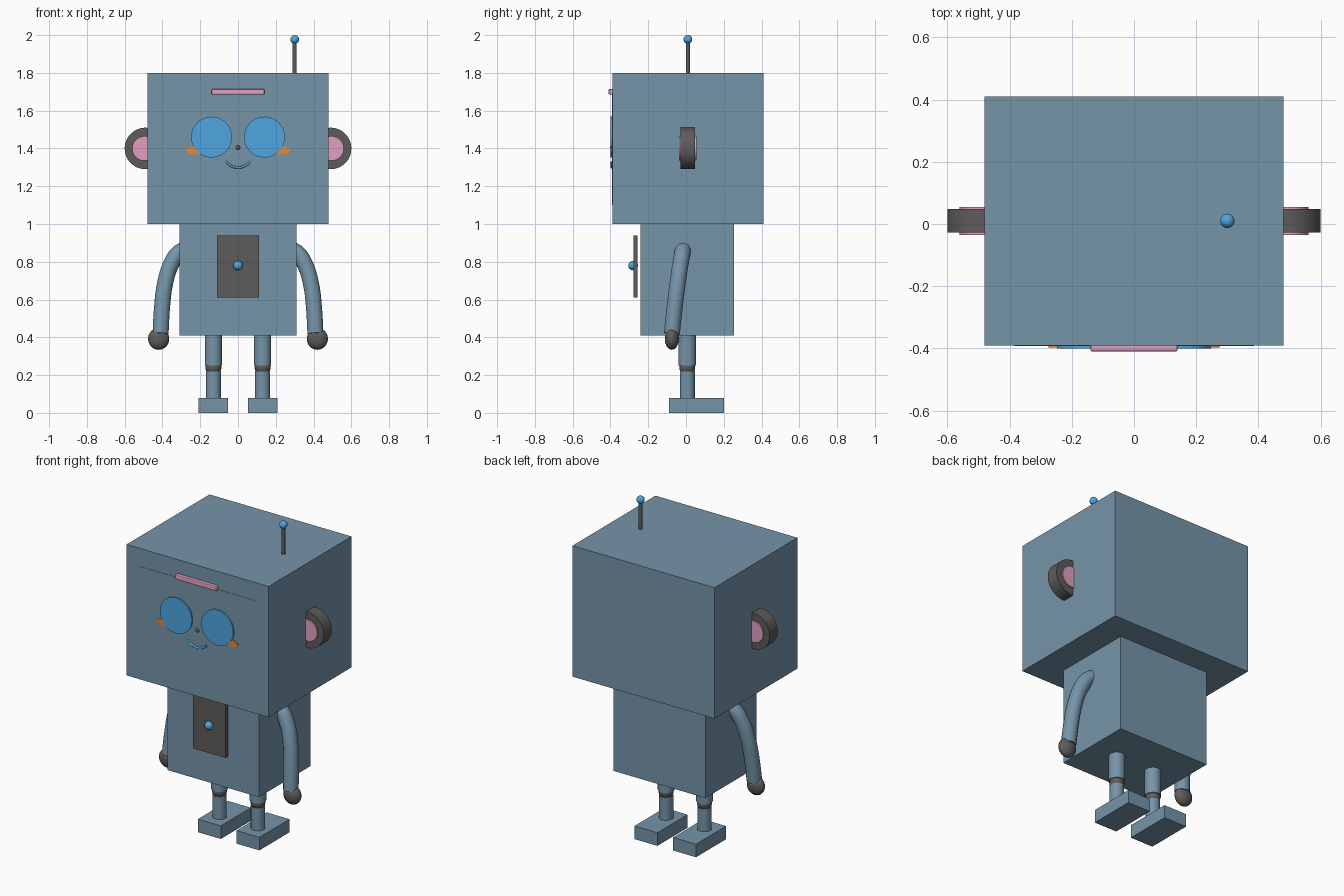
import bpy, math
from mathutils import Vector

if "Cube" in bpy.data.objects:
    bpy.data.objects.remove(bpy.data.objects["Cube"])


def material(name, r, g, b):
    # sRGB 0-255 to linear
    m = bpy.data.materials.new(name)
    m.diffuse_color = [(c / 255) ** 2.2 for c in (r, g, b)] + [1]
    m.use_nodes = True
    m.node_tree.nodes["Principled BSDF"].inputs["Base Color"].default_value = m.diffuse_color
    return m


STEEL = material("steel_blue", 116, 147, 167)
DARK = material("dark_grey", 95, 92, 90)
PINK = material("pink", 225, 158, 192)
BLUE = material("bright_blue", 80, 165, 225)
ORANGE = material("orange", 235, 135, 50)


def finish(name, mat, smooth=True):
    ob = bpy.context.object
    ob.name = ob.data.name = name
    ob.data.materials.append(mat)
    bpy.ops.object.transform_apply(location=False, rotation=True, scale=True)
    if smooth:
        bpy.ops.object.shade_smooth_by_angle(angle=math.radians(40))
    return ob


def box(name, mat, lo, hi):
    lo, hi = Vector(lo), Vector(hi)
    bpy.ops.mesh.primitive_cube_add(size=1, location=(lo + hi) / 2)
    bpy.context.object.scale = hi - lo
    return finish(name, mat, False)


def rod(name, mat, radius, x, y, z0, z1):
    bpy.ops.mesh.primitive_cylinder_add(vertices=32, radius=radius, depth=z1 - z0,
                                        location=(x, y, (z0 + z1) / 2))
    return finish(name, mat)


def disc(name, mat, x, z, rx, rz, y0, y1):
    # cylinder with its axis along y
    bpy.ops.mesh.primitive_cylinder_add(vertices=48, radius=1, depth=1,
                                        location=(x, (y0 + y1) / 2, z),
                                        rotation=(math.pi / 2, 0, 0))
    bpy.context.object.scale = (rx, rz, y1 - y0)
    return finish(name, mat)


def ball(name, mat, loc, size):
    bpy.ops.mesh.primitive_uv_sphere_add(segments=32, ring_count=16, radius=1, location=loc)
    bpy.context.object.scale = size
    return finish(name, mat)


def tube(name, mat, points, radius):
    cu = bpy.data.curves.new(name, 'CURVE')
    cu.dimensions = '3D'
    cu.bevel_depth = radius
    cu.bevel_resolution = 6
    cu.resolution_u = 8
    cu.use_fill_caps = True
    sp = cu.splines.new('BEZIER')
    sp.bezier_points.add(len(points) - 1)
    for bp, p in zip(sp.bezier_points, points):
        bp.co = p
        bp.handle_left_type = bp.handle_right_type = 'AUTO'
    ob = bpy.data.objects.new(name, cu)
    bpy.context.collection.objects.link(ob)
    cu.materials.append(mat)
    return ob


# Head with a face plate practically flush with its front
box("head", STEEL, (-.48, -.39, 1.0), (.48, .41, 1.8))
box("face_plate", STEEL, (-.385, -.392, 1.10), (.385, -.38, 1.69))

# Forehead bar
bar = box("forehead_bar", PINK, (-.14, -.41, 1.685), (.14, -.385, 1.715))
bevel = bar.modifiers.new("bevel", 'BEVEL')
bevel.width, bevel.segments = .006, 2

# Nose and smile
ball("nose", DARK, (0, -.392, 1.405), (.012, .01, .012))
tube("mouth", BLUE, [(-.065, -.393, 1.33), (-.035, -.393, 1.307), (0, -.393, 1.299),
                     (.035, -.393, 1.307), (.065, -.393, 1.33)], .006)

# Antenna
rod("antenna_rod", DARK, .011, .30, .01, 1.79, 1.965)
ball("antenna_tip", BLUE, (.30, .01, 1.977), (.023, .023, .023))

# Body with chest panel and button
box("body", STEEL, (-.31, -.24, .41), (.31, .255, 1.0))
box("chest_panel", DARK, (-.11, -.277, .61), (.11, -.256, .94))
ball("chest_button", BLUE, (0, -.28, .78), (.025, .025, .025))

# Paired parts
for side, s in (("left", -1), ("right", 1)):
    # Eyes, cheeks, ears
    disc("eye_" + side, BLUE, s * .14, 1.46, .108, .108, -.40, -.385)
    disc("cheek_" + side, ORANGE, s * .22, 1.39, .055, .022, -.397, -.385)
    disc("ear_" + side, DARK, s * .49, 1.40, .11, .11, -.028, .048)
    disc("ear_inner_" + side, PINK, s * .495, 1.40, .065, .065, -.036, .055)

    # Arm and hand
    path = [(.25, -.01, .87), (.31, -.018, .85), (.355, -.03, .785),
            (.387, -.045, .68), (.402, -.06, .56), (.41, -.075, .42)]
    tube("arm_" + side, STEEL, [(s * x, y, z) for x, y, z in path], .043)
    ball("hand_" + side, DARK, (s * .42, -.075, .392), (.056, .037, .058))

    # Leg and foot
    rod("upper_leg_" + side, STEEL, .046, s * .13, .007, .25, .43)
    ball("knee_" + side, DARK, (s * .13, .007, .24), (.042, .042, .042))
    rod("lower_leg_" + side, STEEL, .04, s * .13, .007, .07, .218)
    x0, x1 = sorted((s * .053, s * .208))
    box("foot_" + side, STEEL, (x0, -.09, 0), (x1, .20, .08))
